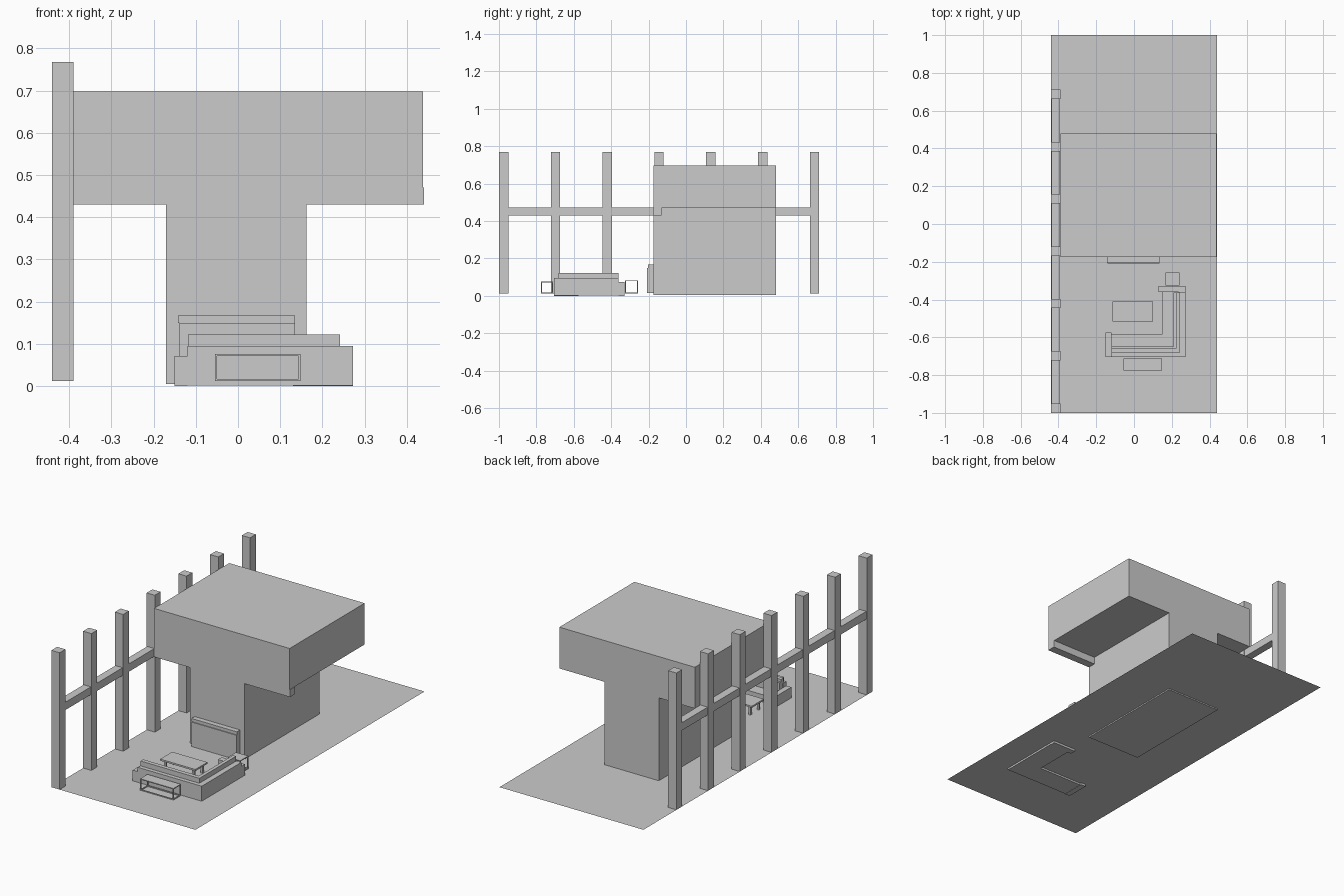
import bpy, bmesh
from mathutils import Vector

if "Cube" in bpy.data.objects:
    bpy.data.objects.remove(bpy.data.objects["Cube"])


def boxes(name, parts):
    """One object made of boxes given as (x0, x1, y0, y1, z0, z1)."""
    bm = bmesh.new()
    for x0, x1, y0, y1, z0, z1 in parts:
        geo = bmesh.ops.create_cube(bm, size=1)
        for v in geo["verts"]:
            v.co = Vector((x1 if v.co.x > 0 else x0,
                           y1 if v.co.y > 0 else y0,
                           z1 if v.co.z > 0 else z0))
    return finish(name, bm)


def prism(name, outline, z0, z1):
    """Extrude an xy outline from z0 up to z1."""
    bm = bmesh.new()
    face = bm.faces.new([bm.verts.new((x, y, z0)) for x, y in outline])
    ext = bmesh.ops.extrude_face_region(bm, geom=[face])
    for v in ext["geom"]:
        if isinstance(v, bmesh.types.BMVert):
            v.co.z = z1
    bmesh.ops.recalc_face_normals(bm, faces=bm.faces)
    return finish(name, bm)


def finish(name, bm):
    mesh = bpy.data.meshes.new(name)
    bm.to_mesh(mesh)
    bm.free()
    ob = bpy.data.objects.new(name, mesh)
    bpy.context.collection.objects.link(ob)
    return ob


def frame_table(name, x0, x1, y0, y1, z0, z1, t=0.005):
    """Open box frame with a thin top plate."""
    parts = [(x0, x1, y0, y1, z1 - t, z1)]
    for a in (x0, x1 - t):
        parts.append((a, a + t, y0 + t, y1 - t, z0, z0 + t))
        for b in (y0, y1 - t):
            parts.append((a, a + t, b, b + t, z0, z1 - t))
    for b in (y0, y1 - t):
        parts.append((x0 + t, x1 - t, b, b + t, z0, z0 + t))
    return boxes(name, parts)


FLOOR = 0.012

# Floor sheet
bm = bmesh.new()
bm.faces.new([bm.verts.new(p) for p in ((-0.44, -1, FLOOR), (0.44, -1, FLOOR),
                                        (0.44, 1, FLOOR), (-0.44, 1, FLOOR))])
finish("floor", bm)

# Row of columns along the left edge, tied by a beam
step = 0.277
starts = [-1 + i * step for i in range(7)]
for i, y in enumerate(starts):
    boxes(f"column_{i + 1}", [(-0.44, -0.39, y, y + 0.05, FLOOR, 0.768)])
boxes("tie_beam", [(-0.437, -0.393, a + 0.05, b, 0.43, 0.473)
                   for a, b in zip(starts, starts[1:])])

# Central core, overhanging upper volume and its front edge beam
boxes("core_wall", [(-0.17, 0.162, -0.175, 0.48, 0.005, 0.47)])
boxes("upper_volume", [(-0.39, 0.438, -0.175, 0.48, 0.47, 0.698)])
boxes("overhang_beam", [(-0.39, -0.17, -0.175, -0.13, 0.43, 0.47),
                        (0.162, 0.44, -0.175, -0.13, 0.43, 0.47)])

# Wall panel on the core
boxes("wall_panel", [(-0.142, 0.135, -0.203, -0.175, 0.15, 0.167),
                     (-0.139, 0.135, -0.208, -0.175, 0.015, 0.15)])

# L-shaped sofa: seat, backs, arms, back cushions
prism("sofa_seat", [(-0.12, -0.68), (0.24, -0.68), (0.24, -0.36),
                    (0.15, -0.36), (0.15, -0.583), (-0.12, -0.583)], 0.002, 0.052)
prism("sofa_back", [(-0.12, -0.705), (0.272, -0.705), (0.272, -0.36),
                    (0.235, -0.36), (0.235, -0.675), (-0.12, -0.675)], 0.002, 0.095)
boxes("sofa_arms", [(-0.15, -0.12, -0.705, -0.575, 0, 0.071),
                    (0.13, 0.272, -0.36, -0.328, 0, 0.073)])
prism("sofa_back_cushion", [(-0.118, -0.683), (0.242, -0.683), (0.242, -0.362),
                            (0.223, -0.362), (0.223, -0.66), (-0.118, -0.66)],
      0.05, 0.122)
prism("sofa_front_cushion", [(-0.118, -0.66), (0.223, -0.66), (0.223, -0.362),
                             (0.21, -0.362), (0.21, -0.648), (-0.118, -0.648)],
      0.05, 0.108)

# Coffee table with four legs
boxes("coffee_table_top", [(-0.115, 0.1, -0.515, -0.41, 0.06, 0.069)])
boxes("coffee_table_legs", [(x, x + 0.012, y, y + 0.012, FLOOR, 0.06)
                            for x in (-0.1, 0.073) for y in (-0.505, -0.432)])

# Open-frame tables beside the sofa
frame_table("console_table", -0.055, 0.148, -0.775, -0.712, FLOOR, 0.076)
frame_table("side_table", 0.167, 0.242, -0.326, -0.256, FLOOR, 0.083)
